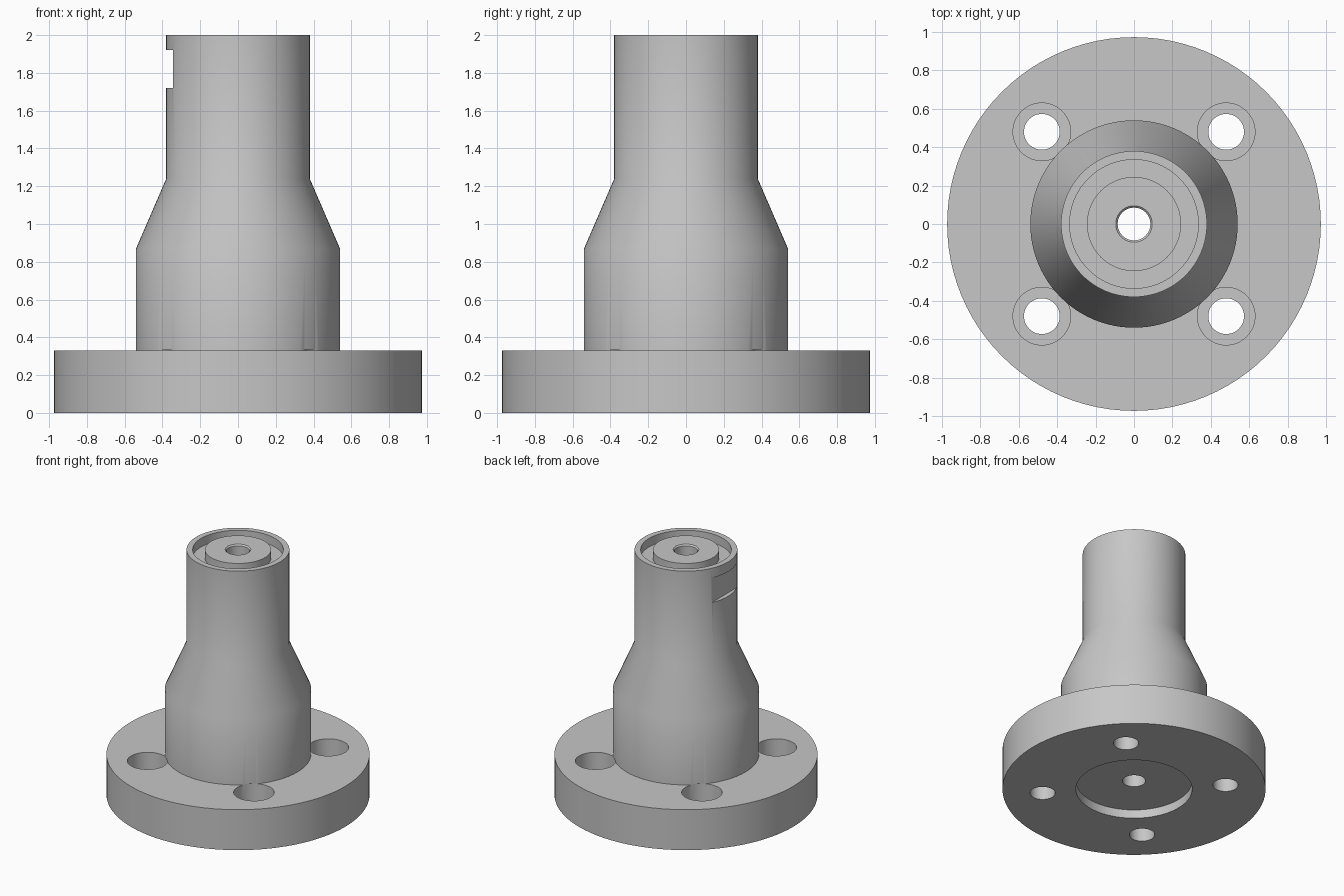
import bpy
import bmesh
import math

SEGMENTS = 96

old = bpy.data.objects.get("Cube")
if old:
    bpy.data.objects.remove(old, do_unlink=True)

# Plain machined metal
metal = bpy.data.materials.new("grey_metal")
metal.use_nodes = True
grey = (0.57, 0.57, 0.57, 1)
metal.diffuse_color = grey
metal.node_tree.nodes["Principled BSDF"].inputs["Base Color"].default_value = grey


def add_object(name, bm):
    bmesh.ops.recalc_face_normals(bm, faces=bm.faces)
    mesh = bpy.data.meshes.new(name)
    bm.to_mesh(mesh)
    bm.free()
    mesh.materials.append(metal)
    obj = bpy.data.objects.new(name, mesh)
    bpy.context.collection.objects.link(obj)
    return obj


def lathe(name, profile):
    """Turn a closed (radius, height) profile around the z axis."""
    bm = bmesh.new()
    verts = [bm.verts.new((r, 0, z)) for r, z in profile]
    edges = [bm.edges.new((v, verts[i - 1])) for i, v in enumerate(verts)]
    bmesh.ops.spin(bm, geom=verts + edges, cent=(0, 0, 0), axis=(0, 0, 1),
                   angle=math.tau, steps=SEGMENTS, use_duplicate=False)
    bmesh.ops.remove_doubles(bm, verts=bm.verts, dist=0.0001)
    return add_object(name, bm)


def cylinder(name, x, y, radius, bottom, top):
    bm = bmesh.new()
    bmesh.ops.create_cone(bm, cap_ends=True, segments=48, radius1=radius,
                          radius2=radius, depth=top - bottom)
    bmesh.ops.translate(bm, vec=(x, y, (top + bottom) / 2), verts=bm.verts)
    return add_object(name, bm)


def box(name, center, size):
    bm = bmesh.new()
    bmesh.ops.create_cube(bm, size=1)
    bmesh.ops.scale(bm, vec=size, verts=bm.verts)
    bmesh.ops.translate(bm, vec=center, verts=bm.verts)
    return add_object(name, bm)


def cut(target, cutter):
    cutter.hide_render = True
    mod = target.modifiers.new("cut", 'BOOLEAN')
    mod.operation = 'DIFFERENCE'
    mod.solver = 'EXACT'
    mod.object = cutter
    bpy.context.view_layer.objects.active = target
    bpy.ops.object.modifier_apply(modifier=mod.name)
    bpy.data.objects.remove(cutter, do_unlink=True)


# Turned body: flange, hub, taper, neck, ring groove, bore and bottom recess
body = lathe("flanged_neck", [
    (0.43, 0), (0.973, 0), (0.973, 0.33),      # flange
    (0.54, 0.33), (0.54, 0.87),                # hub
    (0.38, 1.24), (0.38, 2),                   # taper and neck
    (0.335, 2), (0.335, 1.93),                 # ring groove
    (0.245, 1.93), (0.245, 2),                 # centre boss
    (0.095, 2), (0.085, 1.99),                 # bore with chamfer
    (0.085, 0.07), (0.43, 0.07),               # bottom recess
])

# Four counterbored bolt holes
for sx in (-1, 1):
    for sy in (-1, 1):
        x, y = sx * 0.48, sy * 0.48
        cut(body, cylinder("bolt_hole", x, y, 0.093, -0.1, 0.25))
        cut(body, cylinder("counterbore", x, y, 0.15, 0.15, 0.335))

# Flat notch in the side of the neck
cut(body, box("notch", (-0.445, 0, 1.82), (0.2, 0.6, 0.2)))

bpy.ops.object.select_all(action='DESELECT')
body.select_set(True)
bpy.context.view_layer.objects.active = body
bpy.ops.object.shade_smooth_by_angle(angle=math.radians(30))
